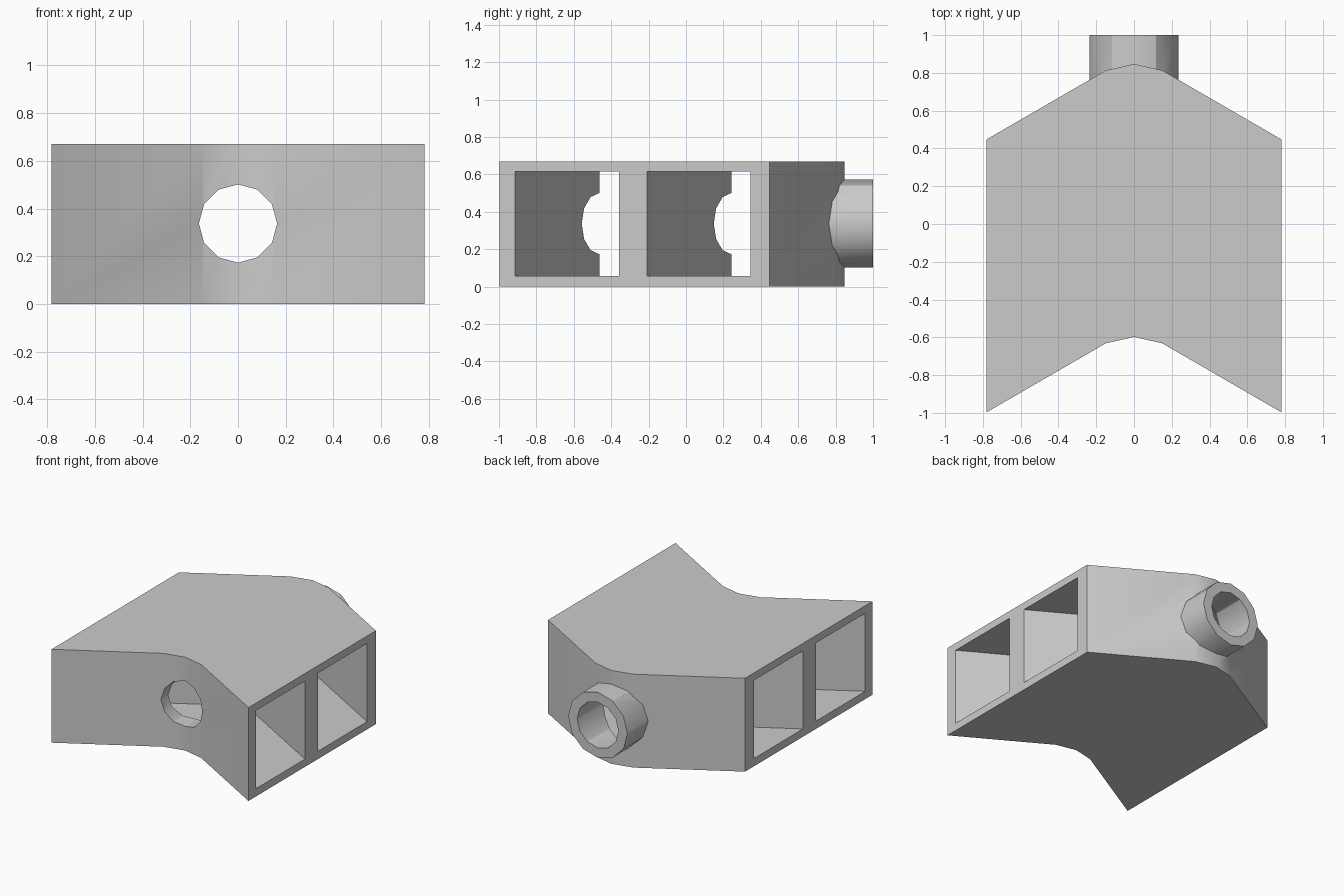
import bpy, bmesh, math
from mathutils import Matrix

if "Cube" in bpy.data.objects:
    bpy.data.objects.remove(bpy.data.objects["Cube"])

SLOPE = math.tan(math.radians(30))
HEIGHT, HALF_W, AXIS_Z = 0.67, 0.782, 0.337


def add_object(name, bm):
    bmesh.ops.recalc_face_normals(bm, faces=bm.faces)
    mesh = bpy.data.meshes.new(name)
    bm.to_mesh(mesh)
    bm.free()
    ob = bpy.data.objects.new(name, mesh)
    bpy.context.collection.objects.link(ob)
    return ob


def prism(name, half_front, half_back, z0, z1):
    """Mirror right-half front/back lines (centre outwards) and extrude upwards."""
    def full(line):
        return [(-x, y) for x, y in reversed(line) if x > 0] + line
    outline = full(half_front) + full(half_back)[::-1]
    bm = bmesh.new()
    face = bm.faces.new([bm.verts.new((x, y, z0)) for x, y in outline])
    ext = bmesh.ops.extrude_face_region(bm, geom=[face])
    verts = [v for v in ext["geom"] if isinstance(v, bmesh.types.BMVert)]
    bmesh.ops.translate(bm, vec=(0, 0, z1 - z0), verts=verts)
    return add_object(name, bm)


def rod(name, radius, y0, y1):
    """Twelve-sided rod along y, with a corner at the top."""
    bm = bmesh.new()
    place = Matrix.Translation((0, (y0 + y1) / 2, AXIS_Z)) @ Matrix.Rotation(math.pi / 2, 4, 'X')
    bmesh.ops.create_cone(bm, cap_ends=True, segments=12, radius1=radius,
                          radius2=radius, depth=y1 - y0, matrix=place)
    return add_object(name, bm)


def combine(target, other, operation):
    other.hide_render = True
    mod = target.modifiers.new(operation.title(), 'BOOLEAN')
    mod.operation, mod.solver, mod.object = operation, 'EXACT', other
    bpy.context.view_layer.objects.active = target
    bpy.ops.object.modifier_apply(modifier=mod.name)
    bpy.data.objects.remove(other)


# chevron block with a softened bend
back = [(0, 0.847), (0.15, 0.813), (HALF_W, 0.447)]
front = [(x, y - 1.445) for x, y in back]
block = prism("chevron_housing", front, back, 0, HEIGHT)

# pipe stub at the back
combine(block, rod("pipe_stub", 0.235, 0.72, 1.0), 'UNION')

# two sharp V-shaped channels running side to side
for peak_front, peak_back in ((-0.463, 0.093), (0.243, 0.797)):
    lines = [[(0, p), (1, p - SLOPE)] for p in (peak_front, peak_back)]
    combine(block, prism("channel_cutter", *lines, 0.056, 0.616), 'DIFFERENCE')

# bore through the walls and the pipe
combine(block, rod("bore_cutter", 0.164, -1.2, 1.2), 'DIFFERENCE')

# smooth the gentle bends, keep the corners crisp
bpy.ops.object.select_all(action='DESELECT')
block.select_set(True)
bpy.context.view_layer.objects.active = block
bpy.ops.object.shade_smooth_by_angle(angle=math.radians(30))
